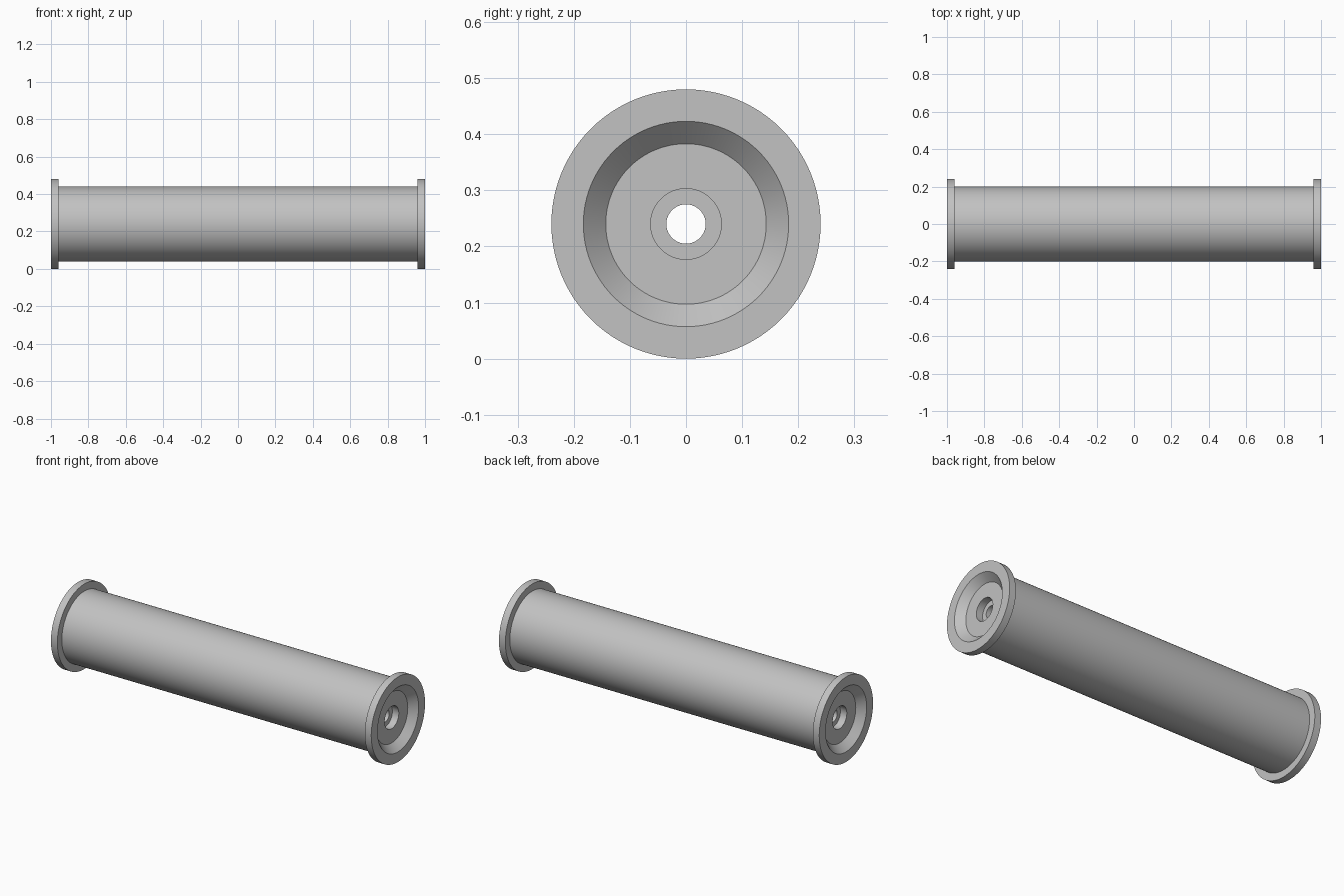
import bpy, bmesh, math
from mathutils import Matrix, Vector

SEGMENTS = 96
AXIS_HEIGHT = 0.24

cube = bpy.data.objects.get("Cube")
if cube:
    bpy.data.objects.remove(cube, do_unlink=True)

# Plain grey finish
grey = bpy.data.materials.new("plain_grey")
grey.use_nodes = True
colour = (0.54, 0.54, 0.54, 1)
grey.diffuse_color = colour
grey.node_tree.nodes["Principled BSDF"].inputs["Base Color"].default_value = colour

# Half profile (x, radius): through bore, counterbore, chamfered recess, flange, barrel
half = [
    (0.92, 0.035), (0.92, 0.063),
    (0.96, 0.063), (0.96, 0.143),
    (1.0, 0.183), (1.0, 0.24),
    (0.96, 0.24), (0.96, 0.2),
]
profile = half + [(-x, r) for x, r in reversed(half)]


def lathe(name, points):
    """Revolve a closed profile about the x axis into a watertight solid."""
    bm = bmesh.new()
    rings = []
    for x, r in points:
        ring = []
        for i in range(SEGMENTS):
            a = math.tau * i / SEGMENTS
            ring.append(bm.verts.new((x, r * math.cos(a), r * math.sin(a))))
        rings.append(ring)
    for k, ring in enumerate(rings):
        following = rings[(k + 1) % len(rings)]
        for i in range(SEGMENTS):
            j = (i + 1) % SEGMENTS
            bm.faces.new((ring[i], ring[j], following[j], following[i]))
    bmesh.ops.recalc_face_normals(bm, faces=bm.faces)
    mesh = bpy.data.meshes.new(name)
    bm.to_mesh(mesh)
    bm.free()
    obj = bpy.data.objects.new(name, mesh)
    bpy.context.collection.objects.link(obj)
    mesh.materials.append(grey)
    return obj


# Flanged roller with stepped bore
roller = lathe("flanged_roller", profile)
roller.location.z = AXIS_HEIGHT

# Smooth round walls, crisp rims
bpy.ops.object.select_all(action="DESELECT")
roller.select_set(True)
bpy.context.view_layer.objects.active = roller
bpy.ops.object.shade_smooth_by_angle(angle=math.radians(30))
